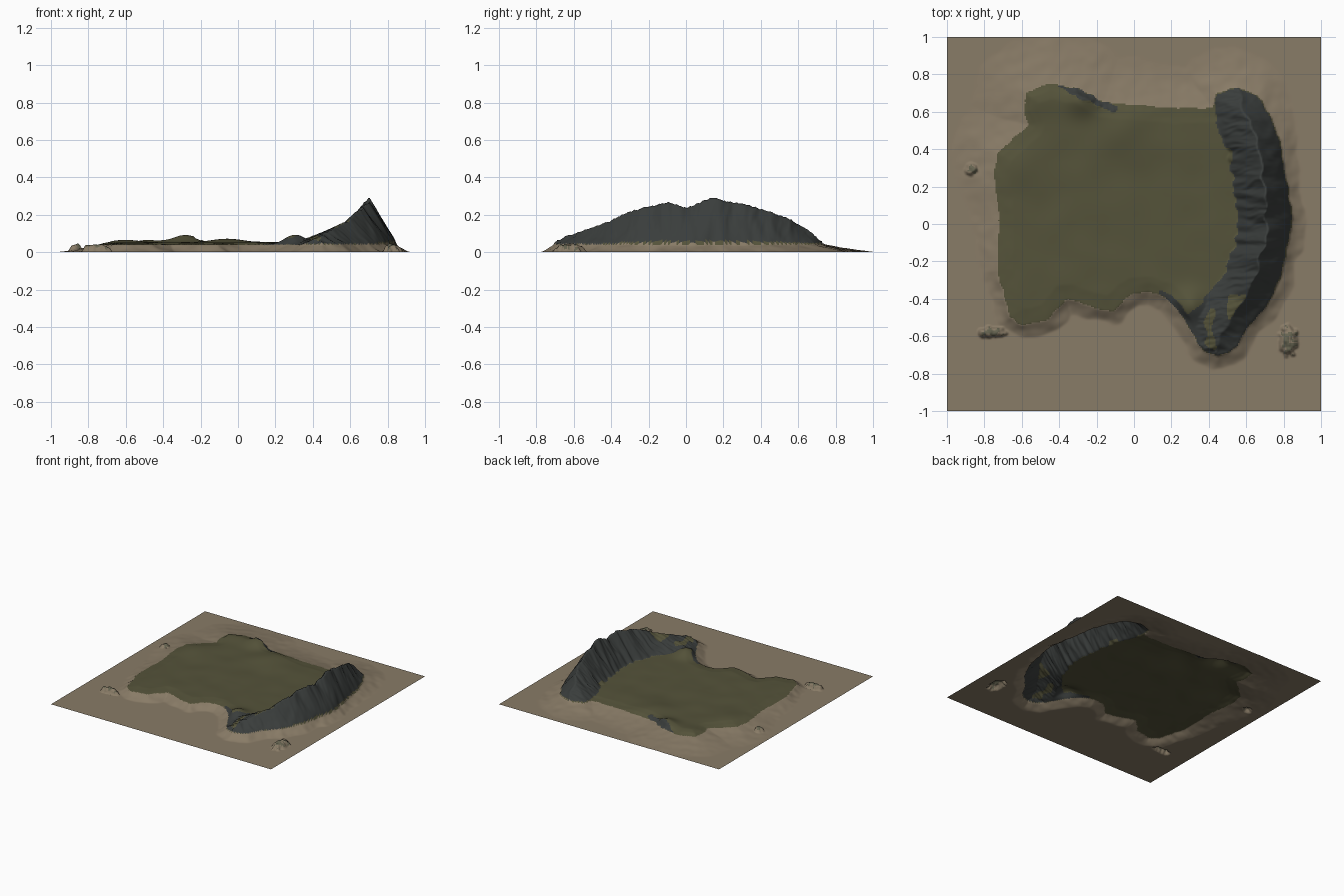
import bpy
import bmesh
import math
from mathutils import Vector, noise

cube = bpy.data.objects.get("Cube")
if cube:
    bpy.data.objects.remove(cube, do_unlink=True)

GRID = 270

# Coastline, clockwise from the north-west corner
COAST = [(-.58, .7), (-.46, .75), (-.28, .72), (-.16, .65), (.2, .62), (.42, .62),
         (.44, .7), (.55, .73), (.66, .69), (.73, .57), (.78, .45), (.83, .15),
         (.85, .03), (.82, -.12), (.78, -.3), (.7, -.45), (.62, -.53), (.55, -.66),
         (.45, -.71), (.37, -.68), (.32, -.6), (.25, -.48), (.18, -.4), (.08, -.36),
         (0, -.37), (-.06, -.41), (-.11, -.47), (-.2, -.45), (-.36, -.4), (-.46, -.51),
         (-.6, -.54), (-.66, -.5), (-.73, -.25), (-.72, .05), (-.75, .25),
         (-.73, .38), (-.56, .53), (-.59, .6)]

# Mountain sections: y, inner foot x, crest x, crest height
RIDGE = [(-.73, .36, .44, .05), (-.6, .33, .46, .1), (-.5, .28, .52, .13),
         (-.4, .36, .59, .17), (-.3, .46, .64, .22), (-.1, .54, .7, .27),
         (0, .55, .71, .24), (.14, .54, .7, .295), (.35, .5, .68, .25),
         (.55, .43, .62, .18), (.65, .42, .57, .12), (.74, .44, .55, .05)]

# Low hills: x, y, radius, height
HILLS = [(-.28, .67, .09, .045), (-.6, .3, .12, .015), (-.05, .5, .14, .02),
         (.3, -.44, .08, .045), (-.5, .65, .1, .015)]

# Islets: x, y, radius along x, radius along y
ISLETS = [(-.865, .29, .04, .04), (-.76, -.58, .08, .032), (.825, -.62, .052, .09)]


def clamp(v, low=0.0, high=1.0):
    return max(low, min(high, v))


def rough(x, y, fx, fy, seed=0.0):
    return noise.noise(Vector((x * fx, y * fy, seed)))


def coast_distance(x, y):
    """Distance to the coastline, positive on land."""
    best, inside = 9.0, False
    ax, ay = COAST[-1]
    for bx, by in COAST:
        dx, dy = bx - ax, by - ay
        t = clamp(((x - ax) * dx + (y - ay) * dy) / (dx * dx + dy * dy))
        best = min(best, (x - ax - t * dx) ** 2 + (y - ay - t * dy) ** 2)
        if (ay > y) != (by > y) and x < ax + (y - ay) * dx / dy:
            inside = not inside
        ax, ay = bx, by
    d = math.sqrt(best)
    return d if inside else -d


def ridge_section(y):
    for a, b in zip(RIDGE, RIDGE[1:]):
        if a[0] <= y <= b[0]:
            t = (y - a[0]) / (b[0] - a[0])
            return [p + (q - p) * t for p, q in zip(a[1:], b[1:])]
    return None


def terrain(x, y):
    """Return height, land value, rock value and scrub value."""
    d = coast_distance(x, y) + .009 * rough(x, y, 18, 18)
    rock = scrub = -1.0
    if d <= 0:
        # Beach apron, widest to the north-west
        w = .075 + .2 * clamp(y - .4 * x) + .025 * rough(x, y, 7, 7, 3)
        s = clamp(1 + d / w)
        z = .04 * s ** 1.3 + .012 * s * (1 - s) * rough(x, y, 14, 14, 5)
        # Rocky islets
        for ix, iy, rx, ry in ISLETS:
            r = math.hypot((x - ix) / rx, (y - iy) / ry) + .35 * rough(x, y, 35, 35, 1)
            if r < 1:
                z = max(z, .042 * (1 - r ** 3) + .012 * rough(x, y, 60, 60, 2) * (1 - r))
                scrub = rough(x, y, 50, 50, 8) + .55 - r
        return max(z, 0), d, rock, scrub

    # Meadow and hills
    z = .04 + .01 * clamp(d / .08) + .005 * rough(x, y, 6, 6, 7) * clamp(d / .05)
    for hx, hy, r, h in HILLS:
        z += h * math.exp(-((x - hx) ** 2 + (y - hy) ** 2) / r ** 2) * clamp(d / .03)

    # Mountain with gullies running down from its crest
    section = ridge_section(y)
    if section:
        foot, crest, top = section
        foot += .03 * rough(x, y, 4, 22, 4)
        crest += .025 * rough(0, y, 1, 14, 6)
        if x > foot:
            inner = x < crest
            u = (x - foot) / (crest - foot) if inner else d / (d + x - crest)
            u = min(u, clamp(d / .035) if x < crest else 1)
            shape = u ** 1.15 if inner else u ** .85
            bend = y + .25 * abs(x - crest) + .02 * rough(x, y, 12, 12, 9)
            gully = abs(rough(x, bend, 5, 26, 11)) + .5 * abs(rough(x, bend, 12, 50, 12))
            relief = (.06 if inner else .03) * u * (1.25 - u)
            z = max(z, .045 + (top - .045) * shape + relief * (.35 - gully))
            rock = u + .01
            # Turf along the southern crest
            if y < -.38 and inner and u > .3 and rough(x, y, 16, 8, 13) > .12:
                rock = -1.0
    # Bay cliff and northern crag
    if x > .13 and y < -.35 and d < .03:
        rock = 1.0
    crag = math.hypot((x + .26 + (y - .69)) / .11, (y - .69 + .4 * (x + .26)) / .035)
    if crag + .5 * rough(x, y, 20, 20, 14) < 1:
        rock = 1.0
        z += .008 * rough(x, y, 40, 40, 15)
    # Grassy hollow on the inner slope
    if math.hypot((x - .49) / .035, (y - .36) / .045) < 1:
        rock = -1.0
    return z, d, rock, scrub


def make_material(name, colour):
    mat = bpy.data.materials.new(name)
    mat.use_nodes = True
    mat.diffuse_color = (*colour, 1)
    shader = mat.node_tree.nodes["Principled BSDF"]
    shader.inputs["Base Color"].default_value = (*colour, 1)
    shader.inputs["Roughness"].default_value = .9
    return mat


# Terrain sheet
bm = bmesh.new()
bmesh.ops.create_grid(bm, x_segments=GRID, y_segments=GRID, size=1)
info = {}
for v in bm.verts:
    v.co.z, *info[v] = terrain(v.co.x, v.co.y)

# Ground cover by face: sand, grass, rock, scrub
for f in bm.faces:
    land, rock, scrub = (sum(info[v][i] for v in f.verts) for i in range(3))
    if scrub > 0:
        f.material_index = 3
    elif land > 0:
        f.material_index = 2 if rock > 0 else 1
    f.smooth = True

mesh = bpy.data.meshes.new("island_terrain")
bm.to_mesh(mesh)
bm.free()
for name, colour in (("sand", (.25, .2, .135)), ("grass", (.09, .086, .042)),
                     ("rock", (.042, .047, .045)), ("scrub", (.13, .125, .08))):
    mesh.materials.append(make_material(name, colour))
island = bpy.data.objects.new("island_terrain", mesh)
bpy.context.collection.objects.link(island)
